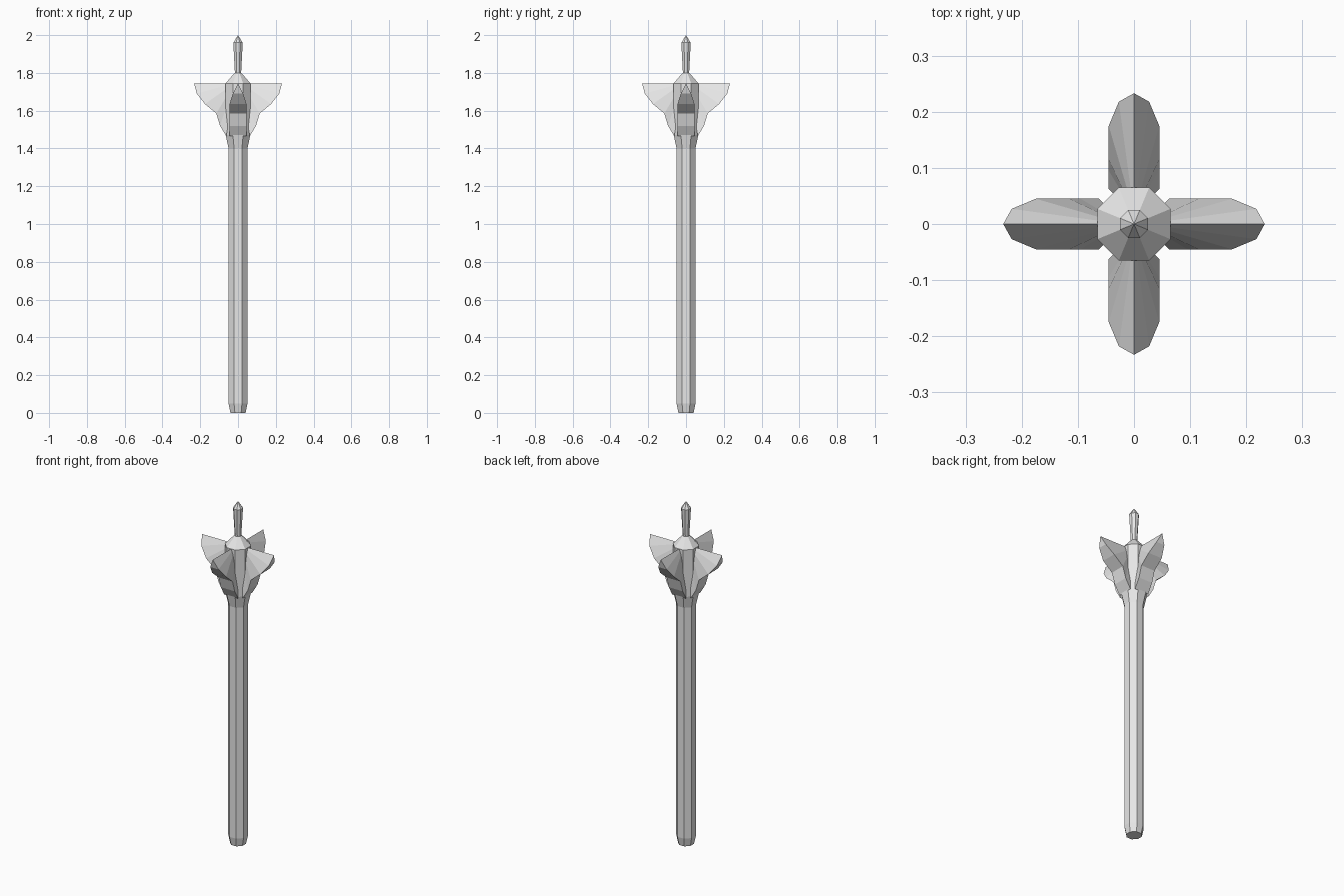
import bpy, bmesh, math

cube = bpy.data.objects.get("Cube")
if cube:
    bpy.data.objects.remove(cube, do_unlink=True)

steel = bpy.data.materials.new("grey steel")
steel.use_nodes = True
GREY = (0.8, 0.8, 0.8, 1)
steel.diffuse_color = GREY
steel.node_tree.nodes["Principled BSDF"].inputs["Base Color"].default_value = GREY


def finish(name, bm):
    bmesh.ops.recalc_face_normals(bm, faces=bm.faces)
    mesh = bpy.data.meshes.new(name)
    bm.to_mesh(mesh)
    bm.free()
    mesh.materials.append(steel)
    obj = bpy.data.objects.new(name, mesh)
    bpy.context.collection.objects.link(obj)
    return obj


def octagonal(name, profile):
    """Stack octagon rings, given as (flat-side distance, height); 0 closes to a point."""
    bm = bmesh.new()
    rings = []
    for apothem, z in profile:
        r = apothem / math.cos(math.pi / 8)
        angles = [math.pi / 8 + i * math.pi / 4 for i in range(8)]
        rings.append([bm.verts.new((r * math.cos(a), r * math.sin(a), z)) for a in angles])
    for low, high in zip(rings, rings[1:]):
        for i in range(8):
            j = (i + 1) % 8
            bm.faces.new((low[i], low[j], high[j], high[i]))
    bm.faces.new(rings[0])
    bm.faces.new(rings[-1])
    bmesh.ops.remove_doubles(bm, verts=bm.verts, dist=0.0005)
    return finish(name, bm)


# Handle, head core and top spike
octagonal("handle", [(0.04, 0), (0.05, 0.05), (0.05, 1.40)])
octagonal("head_core", [(0.05, 1.40), (0.065, 1.47), (0.065, 1.745), (0.018, 1.80)])
octagonal("top_spike", [(0.016, 1.79), (0.025, 1.96), (0, 2.0)])

# Flange outer edge: distance out, half width, height
EDGE = [(0.218, 0.027, 1.69), (0.175, 0.045, 1.635), (0.115, 0.045, 1.585),
        (0.095, 0.045, 1.52), (0.062, 0.045, 1.465)]


def flange(name, turn):
    bm = bmesh.new()
    tip = bm.verts.new((0.233, 0, 1.745))
    root = bm.verts.new((0.02, 0, 1.745))
    left = [bm.verts.new((x, w, z)) for x, w, z in EDGE]
    right = [bm.verts.new((x, -w, z)) for x, w, z in EDGE]
    # Sides fan out from the root of the top ridge
    for side in (left, right):
        chain = [tip] + side
        for a, b in zip(chain, chain[1:]):
            bm.faces.new((root, a, b))
    # Flat outer band
    bm.faces.new((tip, left[0], right[0]))
    for i in range(len(EDGE) - 1):
        bm.faces.new((left[i], left[i + 1], right[i + 1], right[i]))
    bm.faces.new((root, left[-1], right[-1]))
    finish(name, bm).rotation_euler.z = turn


for i, side in enumerate(("left", "back", "right", "front")):
    flange(side + "_flange", i * math.pi / 2)
